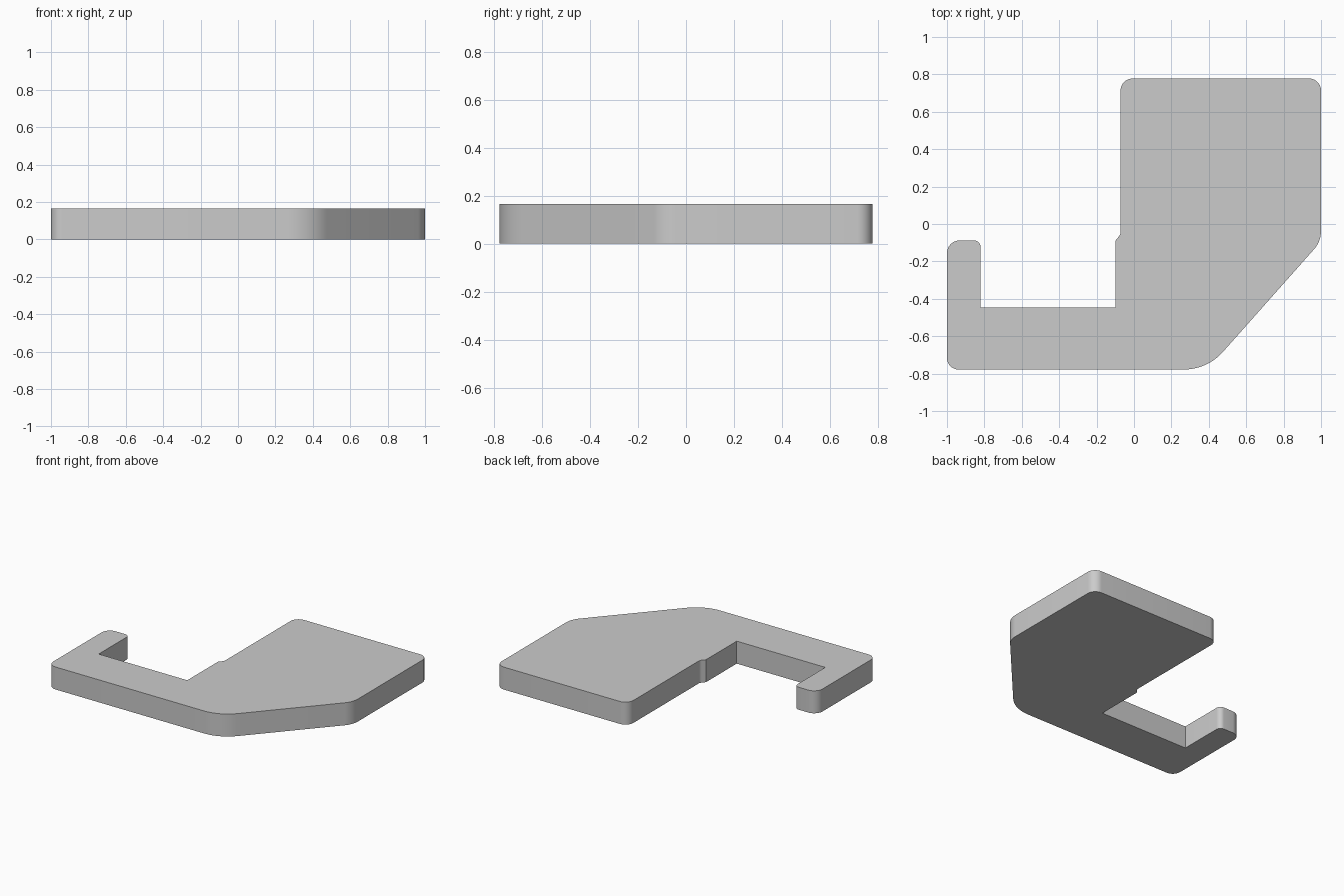
import bpy, bmesh, math
from mathutils import Vector

if "Cube" in bpy.data.objects:
    bpy.data.objects.remove(bpy.data.objects["Cube"])

HEIGHT = 0.165

# Outline corners, counter-clockwise: x, y, fillet radius
CORNERS = [
    (-1.0, -0.778, 0.062),    # foot of the hook
    (0.392, -0.778, 0.28),    # start of the sloped edge
    (1.0, -0.093, 0.15),      # end of the sloped edge
    (1.0, 0.778, 0.065),      # broad block
    (-0.072, 0.778, 0.065),
    (-0.072, -0.056, 0.04),   # small step in the inner wall
    (-0.10, -0.09, 0),
    (-0.10, -0.446, 0),       # notch floor
    (-0.82, -0.446, 0),
    (-0.82, -0.088, 0.035),   # hook tip
    (-1.0, -0.088, 0.068),
]


def rounded(corners, steps=10):
    """Replace each corner that has a radius with a tangent arc."""
    points = []
    for i, (x, y, r) in enumerate(corners):
        p = Vector((x, y))
        if r == 0:
            points.append(p)
            continue
        a = (Vector(corners[i - 1][:2]) - p).normalized()
        b = (Vector(corners[(i + 1) % len(corners)][:2]) - p).normalized()
        half = a.angle(b) / 2
        center = p + (a + b).normalized() * (r / math.sin(half))
        start = p + a * (r / math.tan(half)) - center
        turn = math.pi - 2 * half
        sign = 1 if a.x * b.y - a.y * b.x < 0 else -1
        for k in range(steps + 1):
            t = sign * turn * k / steps
            c, s = math.cos(t), math.sin(t)
            points.append(center + Vector((start.x * c - start.y * s,
                                           start.x * s + start.y * c)))
    return points


# Flat hook plate, extruded from its outline
bm = bmesh.new()
face = bm.faces.new([bm.verts.new((p.x, p.y, 0)) for p in rounded(CORNERS)])
top = bmesh.ops.extrude_face_region(bm, geom=[face], use_keep_orig=True)
bmesh.ops.translate(bm, vec=(0, 0, HEIGHT),
                    verts=[v for v in top["geom"] if isinstance(v, bmesh.types.BMVert)])
bmesh.ops.recalc_face_normals(bm, faces=bm.faces)
mesh = bpy.data.meshes.new("hook_plate")
bm.to_mesh(mesh)
bm.free()
plate = bpy.data.objects.new("hook_plate", mesh)
bpy.context.collection.objects.link(plate)

# Smooth fillets, crisp rims
bpy.context.view_layer.objects.active = plate
plate.select_set(True)
bpy.ops.object.shade_smooth_by_angle(angle=math.radians(30))
